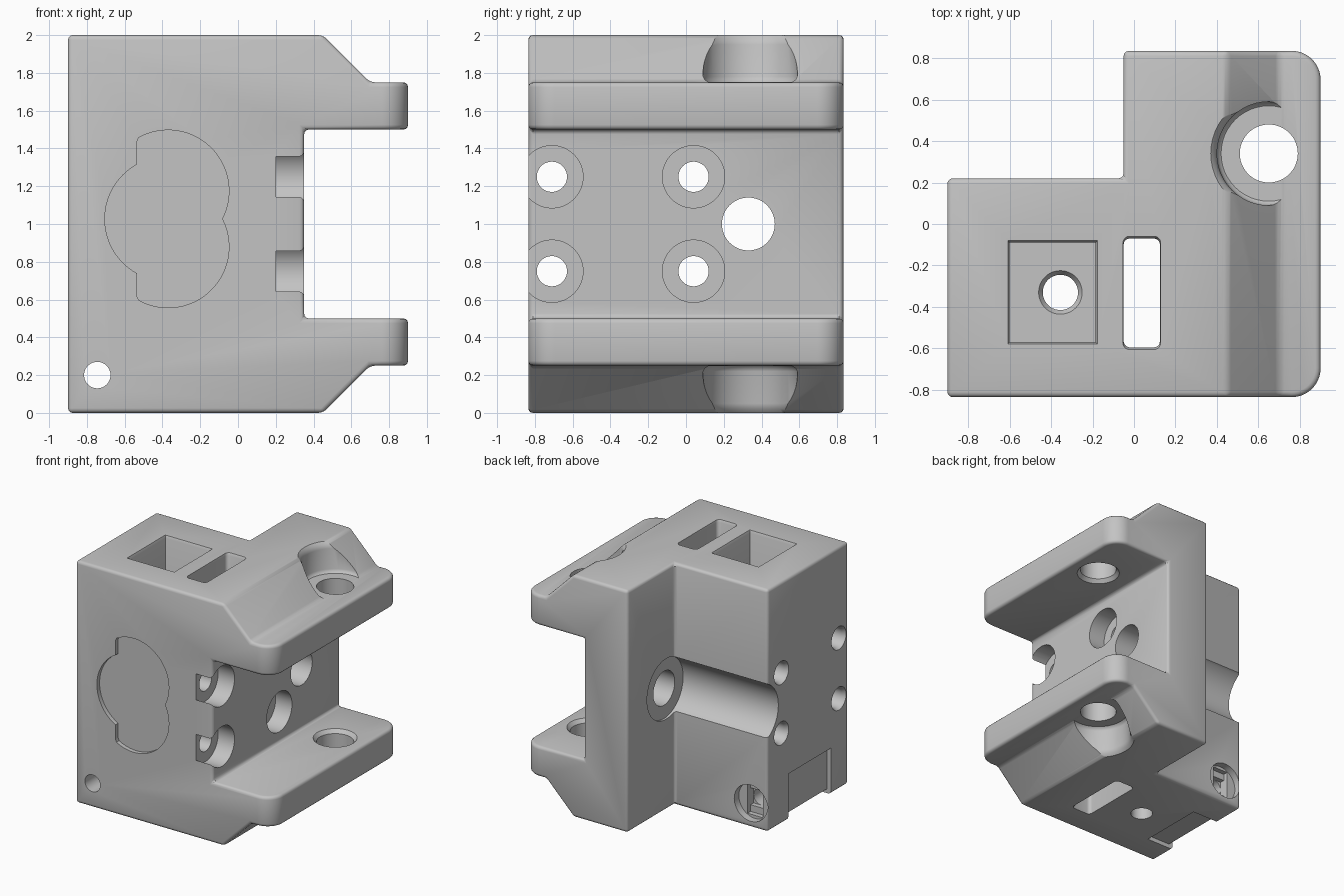
import bpy, bmesh
from math import sin, cos, pi, sqrt, radians

cube = bpy.data.objects.get("Cube")
if cube:
    bpy.data.objects.remove(cube, do_unlink=True)

grey = bpy.data.materials.new("plain grey")
grey.use_nodes = True
grey.diffuse_color = (0.55, 0.55, 0.55, 1)
for node in grey.node_tree.nodes:
    if node.type == 'BSDF_PRINCIPLED':
        node.inputs["Base Color"].default_value = grey.diffuse_color


def arc(cx, cy, r, start, end, n=12):
    """Points on a circular arc, angles in degrees."""
    angles = [radians(start + (end - start) * i / n) for i in range(n + 1)]
    return [(cx + r * cos(a), cy + r * sin(a)) for a in angles]


def place(u, v, w, axis):
    return {'X': (w, u, v), 'Y': (u, w, v), 'Z': (u, v, w)}[axis]


def loft(name, outline, axis, levels):
    """Stack scaled copies of an outline; levels are (position, scale)."""
    cu = (min(p[0] for p in outline) + max(p[0] for p in outline)) / 2
    cv = (min(p[1] for p in outline) + max(p[1] for p in outline)) / 2
    bm = bmesh.new()
    rings = [[bm.verts.new(place(cu + (u - cu) * s, cv + (v - cv) * s, w, axis))
              for u, v in outline] for w, s in levels]
    for low, high in zip(rings, rings[1:]):
        for i in range(len(outline)):
            bm.faces.new((low[i - 1], low[i], high[i], high[i - 1]))
    bm.faces.new(rings[0])
    bm.faces.new(rings[-1])
    bmesh.ops.recalc_face_normals(bm, faces=bm.faces)
    mesh = bpy.data.meshes.new(name)
    bm.to_mesh(mesh)
    bm.free()
    mesh.materials.append(grey)
    obj = bpy.data.objects.new(name, mesh)
    bpy.context.collection.objects.link(obj)
    return obj


def prism(name, outline, axis, a, b):
    return loft(name, outline, axis, [(a, 1), (b, 1)])


def bore(name, u, v, axis, levels):
    """Turned cutter; levels are (position, radius)."""
    return loft(name, arc(u, v, 1, 0, 352.5, 47), axis, levels)


def rect(u0, u1, v0, v1):
    return [(u0, v0), (u1, v0), (u1, v1), (u0, v1)]


cutters = []


def boolean(tool, operation='DIFFERENCE'):
    mod = body.modifiers.new(tool.name, 'BOOLEAN')
    mod.object = tool
    mod.operation = operation
    mod.solver = 'EXACT'
    tool.hide_render = True
    cutters.append(tool)


# Body: forked side profile, limited by the rounded L-shaped plan
half = [(-0.9, 0), (0.45, 0), (0.7, 0.25), (1.0, 0.25), (1.0, 0.5), (0.35, 0.5)]
profile = half + [(x, 2 - z) for x, z in reversed(half)]
body = prism("clamp_body", profile, 'Y', -1, 1)
plan = ([(-0.9, -0.835)] + arc(0.76, -0.695, 0.14, -90, 0)
        + arc(0.76, 0.695, 0.14, 0, 90)
        + [(-0.05, 0.835), (-0.05, 0.22), (-0.9, 0.22)])
# the profile is trimmed just inside the plan on its left side
for v in body.data.vertices:
    if v.co.x < -0.8:
        v.co.x = -1.1
boolean(prism("plan_outline", plan, 'Z', -0.5, 2.5), 'INTERSECT')

# Soft outer edges
soft = body.modifiers.new("soft_edges", 'BEVEL')
soft.width = 0.025
soft.segments = 3
soft.limit_method = 'ANGLE'
soft.angle_limit = radians(30)
soft.use_clamp_overlap = False

# Hinge pin hole through both jaws, and clearance on the sloped shoulders
boolean(bore("pin_hole", 0.65, 0.34, 'Z',
             [(-0.1, 0.14), (0.47, 0.14), (0.5, 0.165),
              (1.5, 0.165), (1.53, 0.14), (2.1, 0.14)]))
relief = [(1.752, 0.23), (1.762, 0.242), (1.78, 0.25), (1.95, 0.25),
          (1.98, 0.26), (2.0, 0.28), (2.1, 0.38)]
boolean(bore("upper_relief", 0.65, 0.34, 'Z', relief))
boolean(bore("lower_relief", 0.65, 0.34, 'Z', [(2 - z, r) for z, r in relief]))

# Four counterbored screw holes
for y in (-0.71, 0.04):
    for z in (0.75, 1.25):
        boolean(bore("screw_hole", y, z, 'X',
                     [(-0.95, 0.12), (-0.87, 0.08), (0.2, 0.08),
                      (0.2, 0.165), (0.4, 0.165)]))

# Rod channel: open groove at the back that narrows to a through hole
boolean(bore("rod_channel", 0.33, 1.0, 'X',
             [(-1, 0.25), (-0.03, 0.25), (-0.03, 0.14), (0.4, 0.14)]))

# Square pocket with a drilled floor
boolean(loft("square_pocket", rect(-0.6, -0.185, -0.57, -0.09), 'Z',
             [(0.45, 1), (1.98, 1), (2.02, 1.08)]))
boolean(bore("pocket_drain", -0.355, -0.33, 'Z',
             [(-0.1, 0.085), (0.42, 0.085), (0.48, 0.125)]))

# Strap slot through the full height
slot = (arc(0.095, -0.1, 0.03, 0, 90, 5) + arc(-0.02, -0.1, 0.03, 90, 180, 5)
        + arc(-0.02, -0.565, 0.03, 180, 270, 5)
        + arc(0.095, -0.565, 0.03, 270, 360, 5))
boolean(loft("strap_slot", slot, 'Z',
             [(-0.02, 1.08), (0.02, 1), (1.98, 1), (2.02, 1.08)]))

# Shallow strap recess wrapped around the lower edge
strap = [(-1, -0.1), (-0.65, -0.1), (-0.65, 0.035),
         (-0.865, 0.035), (-0.865, 0.38), (-1, 0.38)]
boolean(prism("strap_recess", strap, 'Y', -0.605, -0.05))

# Small cross hole with a stepped seat at the back
cx, cz, r = -0.745, 0.2, 0.07
boolean(bore("cross_hole", cx, cz, 'Y',
             [(-0.9, r), (0.16, r), (0.16, 0.15), (0.3, 0.15)]))
boolean(prism("seat_slot", rect(cx - r, cx + r, cz - 0.125, cz + 0.125),
              'Y', 0.12, 0.17))
boolean(prism("seat_square", rect(cx - r, cx + r, cz - r, cz + r), 'Y', 0.08, 0.13))


# Lobed recess on the front, traced from its middle
def reach(a, ox, oz, radius):
    """Distance from the middle to an offset circle along angle a."""
    along = ox * cos(a) + oz * sin(a)
    return along + sqrt(along ** 2 - ox ** 2 - oz ** 2 + radius ** 2)


mx, mz, edge = -0.37, 1.027, -0.165
lobes = []
for i in range(180):
    a = 2 * pi * i / 180
    d = max(reach(a, 0, s * 0.148, 0.322) for s in (-1, 1))
    if d * cos(a) < edge:
        d = edge / cos(a)
        side = reach(a, -0.006, 0, 0.329)
        d = max(d, side)
    lobes.append((mx + d * cos(a), mz + d * sin(a)))
boolean(prism("front_recess", lobes, 'Y', -0.9, -0.8))

# Bake the cuts into the body and drop the cutters
bpy.context.view_layer.update()
graph = bpy.context.evaluated_depsgraph_get()
baked = bpy.data.meshes.new_from_object(body.evaluated_get(graph))
body.modifiers.clear()
body.data = baked
baked.materials.clear()
baked.materials.append(grey)
for face in baked.polygons:
    face.material_index = 0
for tool in cutters:
    bpy.data.objects.remove(tool, do_unlink=True)

bpy.ops.object.select_all(action='DESELECT')
body.select_set(True)
bpy.context.view_layer.objects.active = body
bpy.ops.object.shade_smooth_by_angle(angle=radians(32))
